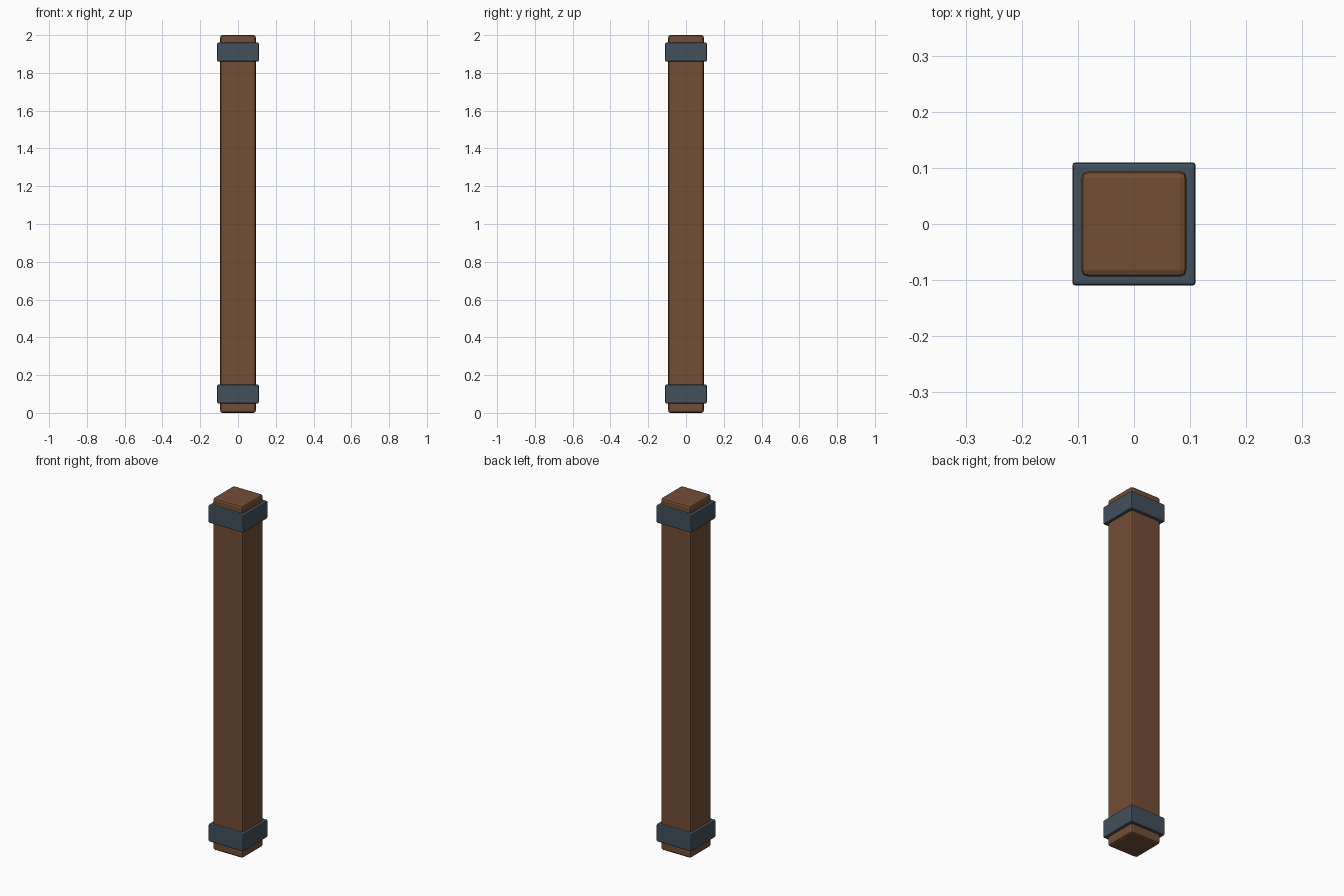
import bpy

if "Cube" in bpy.data.objects:
    bpy.data.objects.remove(bpy.data.objects["Cube"])


def material(name, color):
    m = bpy.data.materials.new(name)
    m.diffuse_color = (*color, 1)
    m.use_nodes = True
    m.node_tree.nodes["Principled BSDF"].inputs["Base Color"].default_value = m.diffuse_color
    return m


def beveled_box(name, width, z0, z1, bevel, segments, mat):
    bpy.ops.mesh.primitive_cube_add(size=1, location=(0, 0, (z0 + z1) / 2))
    ob = bpy.context.object
    ob.name = name
    ob.scale = (width, width, z1 - z0)
    bpy.ops.object.transform_apply(location=False, rotation=False, scale=True)
    mod = ob.modifiers.new("bevel", "BEVEL")
    mod.width = bevel
    mod.segments = segments
    ob.data.materials.append(mat)
    return ob


wood = material("wood", (0.17, 0.075, 0.035))
iron = material("iron", (0.055, 0.08, 0.11))

# Square timber post with softened edges
beveled_box("post", 0.188, 0.0, 2.0, 0.012, 2, wood)

# Iron bands near both ends
for name, z in (("lower_band", 0.10), ("upper_band", 1.91)):
    beveled_box(name, 0.22, z - 0.05, z + 0.05, 0.006, 2, iron)
